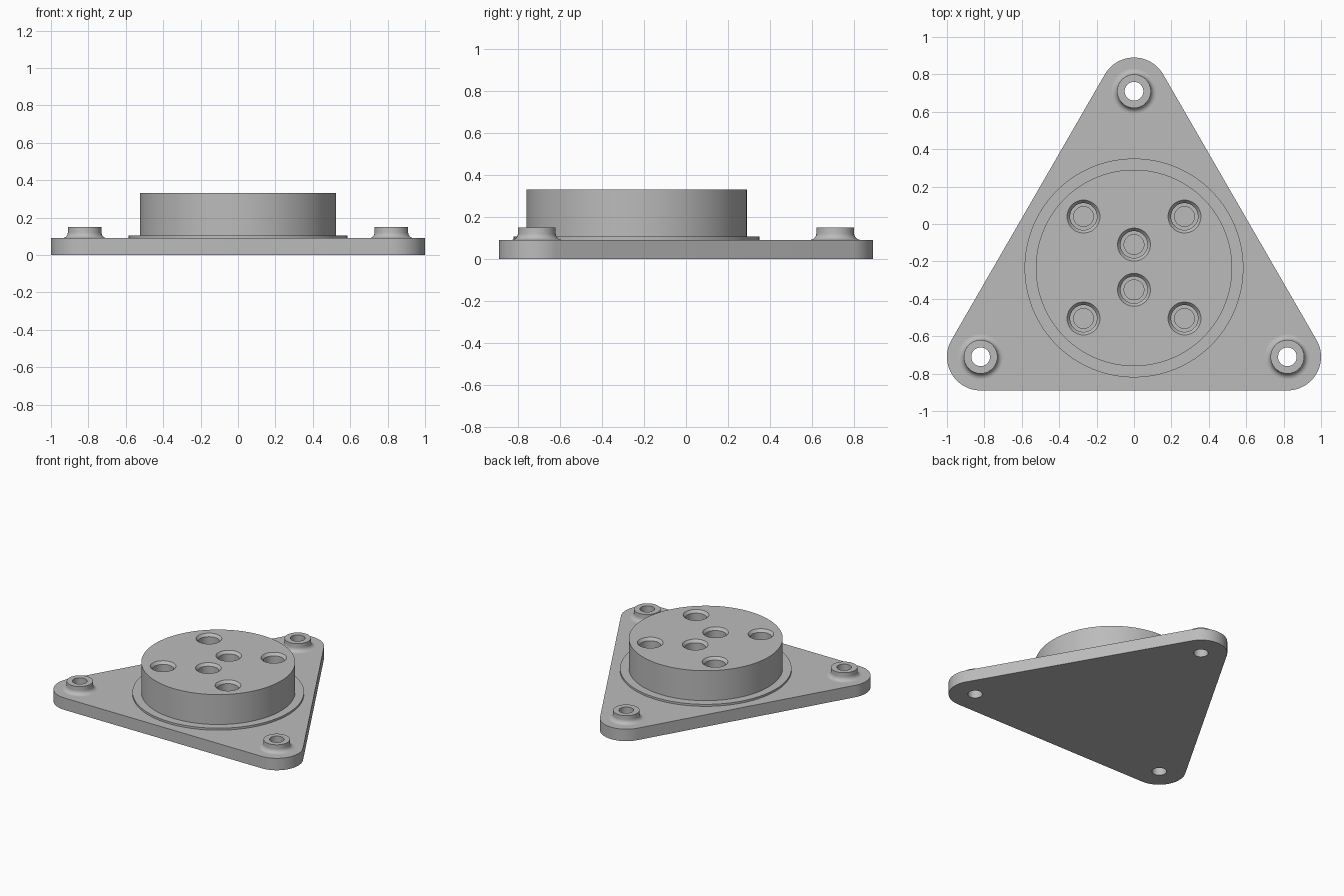
import bpy, bmesh, math
from mathutils import Vector

if "Cube" in bpy.data.objects:
    bpy.data.objects.remove(bpy.data.objects["Cube"])

grey = bpy.data.materials.new("plain grey")
grey.diffuse_color = (0.5, 0.5, 0.5, 1)
grey.use_nodes = True
grey.node_tree.nodes["Principled BSDF"].inputs["Base Color"].default_value = grey.diffuse_color

CORNERS = [(-0.82, -0.71), (0.82, -0.71), (0.0, 0.71)]
SOCKETS = [(x, y) for x in (-0.27, 0.27) for y in (0.04, -0.505)] + [(0, -0.11), (0, -0.352)]
HUB = (0.0, -0.235)
PLATE_TOP = 0.09


def finish(name, bm):
    bmesh.ops.remove_doubles(bm, verts=bm.verts, dist=1e-5)
    bmesh.ops.recalc_face_normals(bm, faces=bm.faces)
    me = bpy.data.meshes.new(name)
    bm.to_mesh(me)
    bm.free()
    me.materials.append(grey)
    ob = bpy.data.objects.new(name, me)
    bpy.context.collection.objects.link(ob)
    return ob


def lathe(name, profile, centre, steps=64, closed=False):
    """Spin an (r, z) profile around a vertical axis."""
    bm = bmesh.new()
    pts = [bm.verts.new((r, 0, z)) for r, z in profile]
    pairs = list(zip(pts, pts[1:])) + ([(pts[-1], pts[0])] if closed else [])
    edges = [bm.edges.new(p) for p in pairs]
    bmesh.ops.spin(bm, geom=pts + edges, cent=(0, 0, 0), axis=(0, 0, 1),
                   angle=2 * math.pi, steps=steps)
    bmesh.ops.translate(bm, verts=bm.verts, vec=(*centre, 0))
    return finish(name, bm)


def cut(ob, cutters):
    """Subtract the cutters, then discard them."""
    for c in cutters:
        m = ob.modifiers.new("cut", 'BOOLEAN')
        m.operation, m.solver, m.object = 'DIFFERENCE', 'EXACT', c
        bpy.context.view_layer.objects.active = ob
        bpy.ops.object.modifier_apply(modifier=m.name)
    for c in cutters:
        bpy.data.objects.remove(c)


# Rounded triangular base plate: an arc around each corner, extruded up
bm = bmesh.new()
outline = []
for (cx, cy), start in zip(CORNERS, (150, 270, 30)):
    sweep = 120
    for i in range(25):
        a = math.radians(start + sweep * i / 24)
        outline.append(bm.verts.new((cx + 0.18 * math.cos(a), cy + 0.18 * math.sin(a), 0)))
face = bm.faces.new(outline)
top = bmesh.ops.extrude_face_region(bm, geom=[face])["geom"]
bmesh.ops.translate(bm, verts=[v for v in top if isinstance(v, bmesh.types.BMVert)],
                    vec=Vector((0, 0, PLATE_TOP)))
plate = finish("base_plate", bm)
cut(plate, [lathe("bolt_cutter", [(0, -0.1), (0.05, -0.1), (0.05, 0.2), (0, 0.2)], c)
            for c in CORNERS])

# Central hub with a thin flange
hub = lathe("hub", [(0, PLATE_TOP), (0.585, PLATE_TOP), (0.585, 0.105),
                    (0.525, 0.105), (0.525, 0.33), (0, 0.33)], HUB, 128)

# Chamfered, stepped sockets in the hub
cut(hub, [lathe("socket_cutter", [(0, 0.12), (0.053, 0.12), (0.053, 0.17), (0.072, 0.17),
                                  (0.072, 0.31), (0.088, 0.33), (0.088, 0.4), (0, 0.4)], c, 48)
          for c in SOCKETS])

# Raised bolt collars with a concave fillet at the foot
fillet = [(0.12 - 0.03 * math.sin(math.radians(a)), 0.12 - 0.03 * math.cos(math.radians(a)))
          for a in range(0, 91, 15)]
collars = [lathe("bolt_collar", [(0.05, PLATE_TOP)] + fillet + [(0.09, 0.15), (0.05, 0.15)],
                 c, closed=True) for c in CORNERS]

# Smooth round walls, crisp edges
for ob in [plate, hub] + collars:
    bpy.ops.object.select_all(action='DESELECT')
    ob.select_set(True)
    bpy.context.view_layer.objects.active = ob
    bpy.ops.object.shade_smooth_by_angle(angle=math.radians(30))
